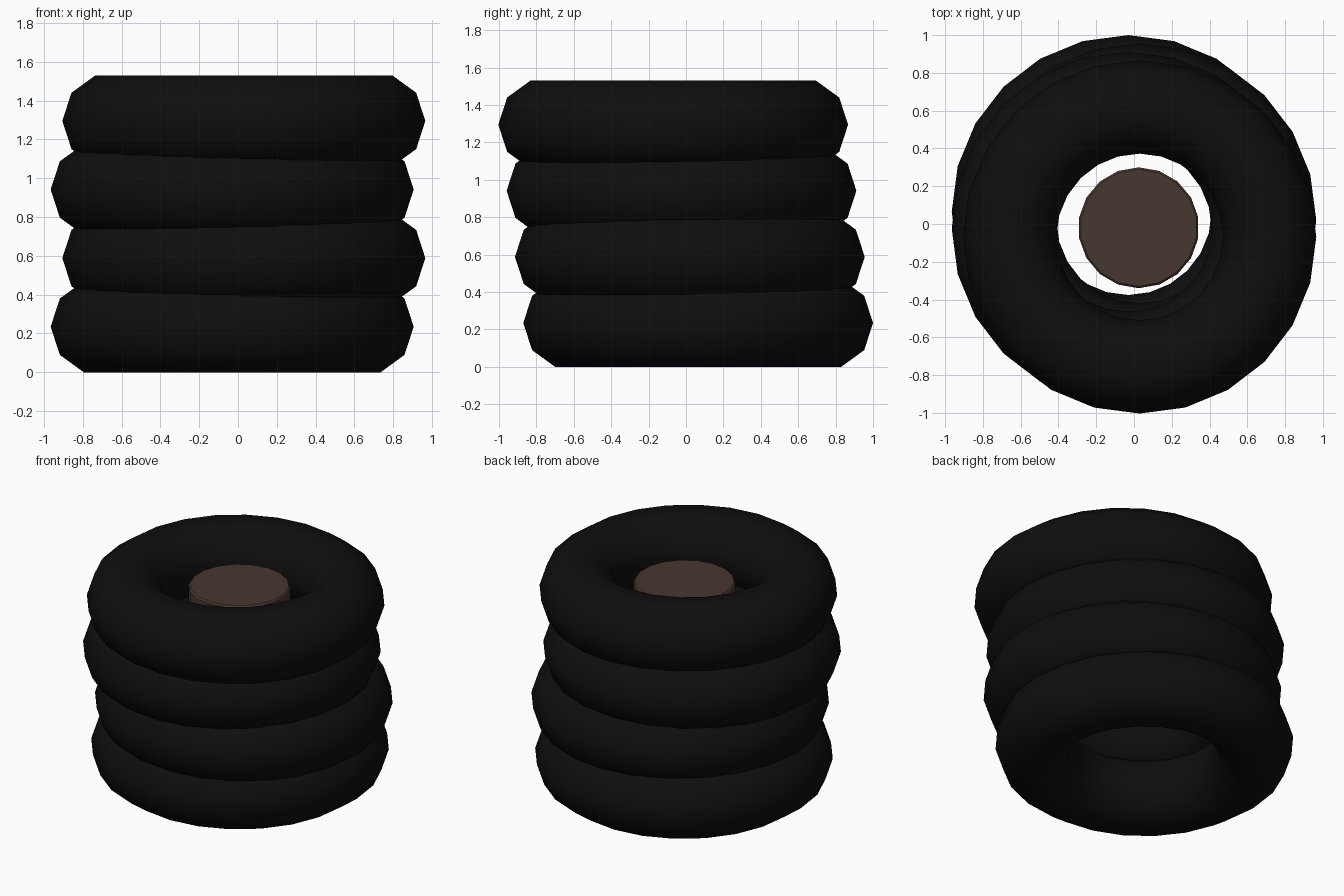
import bpy, bmesh, math

if "Cube" in bpy.data.objects:
    bpy.data.objects.remove(bpy.data.objects["Cube"])


def material(name, rgb):
    m = bpy.data.materials.new(name)
    m.diffuse_color = (*rgb, 1.0)
    m.use_nodes = True
    m.node_tree.nodes["Principled BSDF"].inputs["Base Color"].default_value = m.diffuse_color
    return m


rubber = material("black rubber", (0.0045, 0.0045, 0.0045))
wood = material("dark brown wood", (0.064, 0.037, 0.029))


def smooth(obj, degrees):
    bpy.ops.object.select_all(action='DESELECT')
    obj.select_set(True)
    bpy.context.view_layer.objects.active = obj
    bpy.ops.object.shade_smooth_by_angle(angle=math.radians(degrees))


# Stack of four tyres, each nudged alternately in x and steadily in y
RING, TUBE = 0.688, 0.247
HALF = TUBE * math.sin(math.radians(72))   # half height of the ten-sided tube
PITCH = (1.53 - 2 * HALF) / 3
for i in range(4):
    x = -0.03 if i % 2 == 0 else 0.03
    y = 0.065 - 0.0445 * i
    bpy.ops.mesh.primitive_torus_add(
        major_segments=24, minor_segments=10, major_radius=RING,
        minor_radius=TUBE, location=(x, y, HALF + PITCH * i))
    tyre = bpy.context.object
    tyre.name = f"tyre_{i + 1}"
    tyre.data.materials.append(rubber)
    smooth(tyre, 60)

# Wooden plug held in the upper part of the hole
TOP, BOTTOM = 1.38, 0.75
bpy.ops.mesh.primitive_cylinder_add(
    vertices=18, radius=0.32, depth=TOP - BOTTOM,
    location=(0.025, -0.02, (TOP + BOTTOM) / 2))
plug = bpy.context.object
plug.name = "wooden_plug"
plug.data.materials.append(wood)

# Slightly eased top and bottom rims
bm = bmesh.new()
bm.from_mesh(plug.data)
rims = [e for e in bm.edges if abs(e.verts[0].co.z - e.verts[1].co.z) < 1e-4]
bmesh.ops.bevel(bm, geom=rims, offset=0.01, segments=1, affect='EDGES')
bm.to_mesh(plug.data)
bm.free()
smooth(plug, 30)
